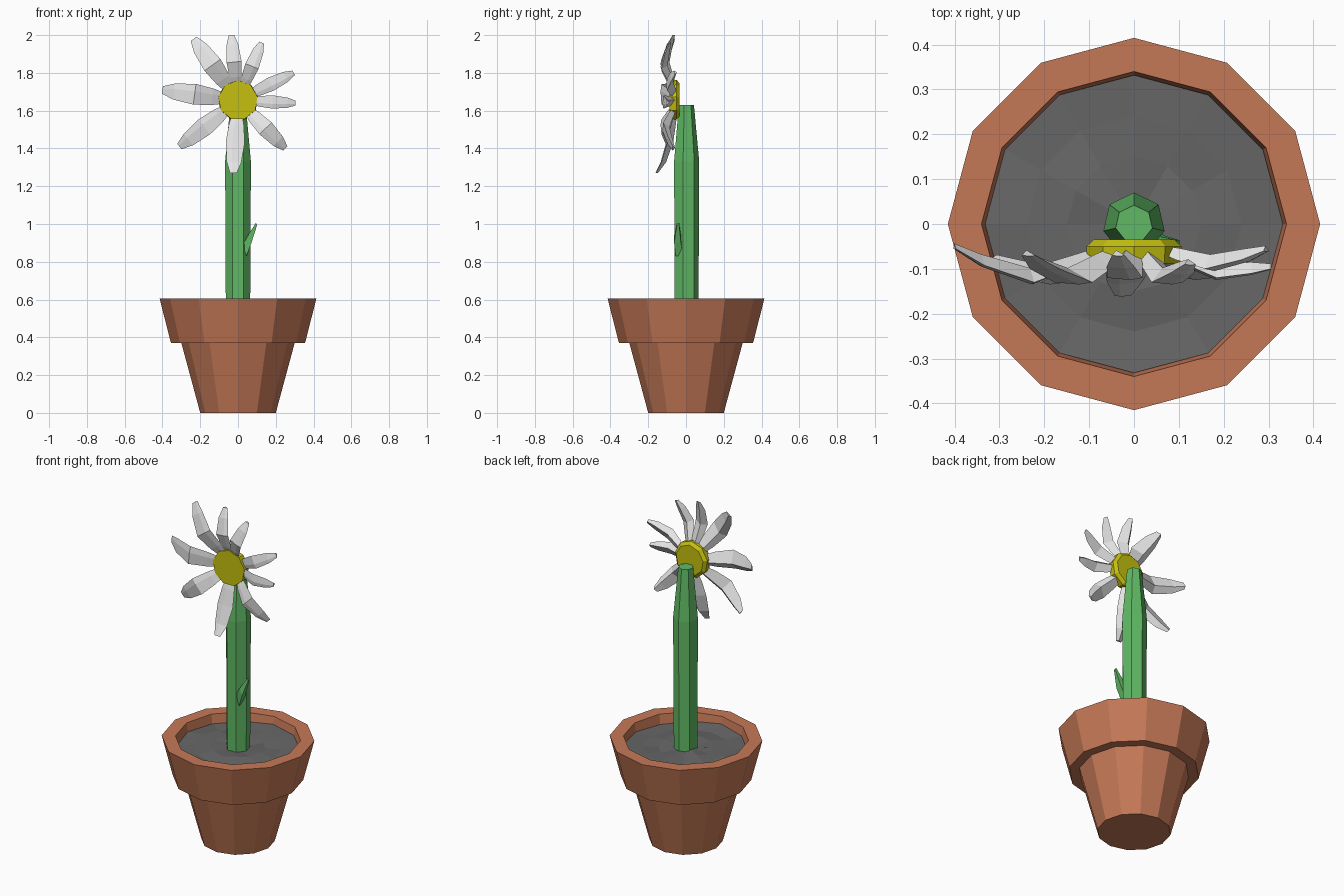
import bpy, bmesh, math, random
from mathutils import Vector

random.seed(4)
cube = bpy.data.objects.get("Cube")
if cube:
    bpy.data.objects.remove(cube)


def material(name, rgb):
    m = bpy.data.materials.new(name)
    m.use_nodes = True
    m.diffuse_color = (*rgb, 1)
    m.node_tree.nodes["Principled BSDF"].inputs["Base Color"].default_value = (*rgb, 1)
    return m


terracotta = material("terracotta", (0.56, 0.19, 0.095))
soil_grey = material("soil grey", (0.135, 0.135, 0.135))
stem_green = material("stem green", (0.117, 0.485, 0.127))
yellow = material("yellow", (0.56, 0.53, 0.005))
white = material("petal white", (0.78, 0.78, 0.78))


def loft(name, rings, mat):
    """Skin a list of equal point rings and cap both ends."""
    bm = bmesh.new()
    loops = [[bm.verts.new(p) for p in ring] for ring in rings]
    n = len(loops[0])
    for a, b in zip(loops, loops[1:]):
        for i in range(n):
            j = (i + 1) % n
            bm.faces.new((a[i], a[j], b[j], b[i]))
    bm.faces.new(loops[0][::-1])
    bm.faces.new(loops[-1])
    bmesh.ops.recalc_face_normals(bm, faces=bm.faces[:])
    mesh = bpy.data.meshes.new(name)
    bm.to_mesh(mesh)
    bm.free()
    mesh.materials.append(mat)
    obj = bpy.data.objects.new(name, mesh)
    bpy.context.collection.objects.link(obj)
    return obj


def circle(r, z, n, turn=0.0, wobble=0.0):
    return [Vector((r * math.cos(turn + math.tau * i / n),
                    r * math.sin(turn + math.tau * i / n),
                    z + random.uniform(-wobble, wobble))) for i in range(n)]


# Pot with a thick stepped rim and a hollow top
pot_profile = [(0.2, 0), (0.3, 0.37), (0.355, 0.37), (0.415, 0.605),
               (0.34, 0.605), (0.325, 0.5)]
loft("pot", [circle(r, z, 12) for r, z in pot_profile], terracotta)

# Lumpy soil
loft("soil", [circle(0.33, 0.51, 12)] +
     [circle(r, 0.555, 12, 0, 0.009) for r in (0.332, 0.24, 0.15, 0.06)], soil_grey)

# Stem, tapering near the top
loft("stem", [circle(r, z, 7, math.pi / 2)
              for r, z in ((0.066, 0.53), (0.07, 1.33), (0.042, 1.63))], stem_green)

# Small leaf bud on the stem
bud = [((0.035, -0.035, 0.86), 0.02, 0.03), ((0.062, -0.045, 0.92), 0.018, 0.02),
       ((0.098, -0.042, 1.0), 0.006, 0.006)]
loft("leaf_bud", [[Vector(c) + Vector((sx * w * 0.5, sy * w, -sx * h))
                   for sx, sy in ((1, -1), (1, 1), (-1, 1), (-1, -1))]
                  for c, w, h in bud], stem_green)

# Flower disc facing the front
CENTRE = Vector((0, 0, 1.655))
loft("flower_disc", [[Vector((p.x, y, p.y)) + CENTRE for p in circle(r, 0, 9, math.pi / 2)]
                     for r, y in ((0.09, -0.034), (0.108, -0.05), (0.105, -0.088))], yellow)


def petal(number, tip_x, tip_z, width, bulge, tip_y):
    """Creased petal that bows forward, then bends towards its tip depth."""
    reach = Vector((tip_x, 0, tip_z)) - CENTRE
    out = reach.normalized()
    side = Vector((-out.z, 0, out.x))
    root = 0.06
    rings = []
    for t, w, depth in ((0, 0.45, -0.06), (0.22, 0.8, (bulge - 0.06) / 2),
                        (0.5, 1.0, bulge), (0.82, 0.78, (bulge + tip_y) / 2),
                        (1, 0.36, tip_y)):
        c = CENTRE + out * (root + t * (reach.length - root))
        c.y = depth
        half = side * width * w / 2
        thick = Vector((0, 0.032 * w, 0))
        rings.append([c - half, c - thick * 0.15 - half * 0.3,
                      c + half, c + thick + half * 0.3])
    loft(f"petal_{number}", rings, white)


petals = [
    (-0.40, 1.71, 0.11, -0.13, -0.055), (-0.235, 1.98, 0.105, -0.13, -0.07),
    (-0.035, 2.0, 0.08, -0.12, -0.07), (0.125, 1.96, 0.075, -0.13, -0.09),
    (0.295, 1.8, 0.075, -0.1, -0.06), (0.305, 1.64, 0.07, -0.12, -0.1),
    (0.25, 1.4, 0.09, -0.12, -0.07), (-0.025, 1.27, 0.1, -0.1, -0.16),
    (-0.31, 1.41, 0.1, -0.13, -0.08),
]
for number, spec in enumerate(petals, 1):
    petal(number, *spec)
